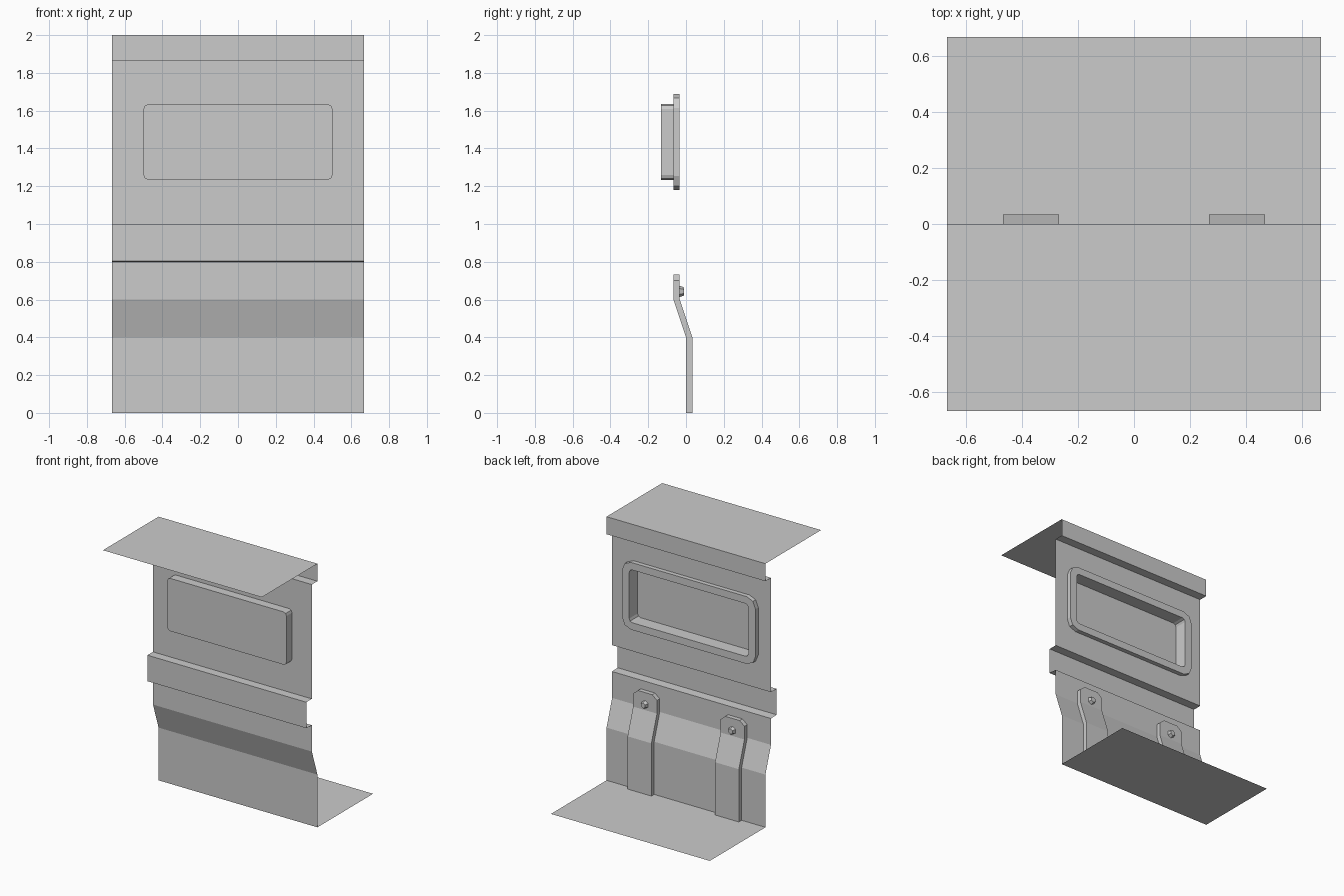
import bpy, bmesh, math
from mathutils import Matrix

if "Cube" in bpy.data.objects:
    bpy.data.objects.remove(bpy.data.objects["Cube"])

W = 2 / 3        # half width of the sheet
D = 1 / 15       # depth of one fold


def finish(name, bm):
    mesh = bpy.data.meshes.new(name)
    bm.to_mesh(mesh)
    bm.free()
    obj = bpy.data.objects.new(name, mesh)
    bpy.context.collection.objects.link(obj)
    return obj


def rounded_rect(hx, hz, r, zc, segs=2):
    """Anticlockwise (x, z) outline as seen from the front."""
    pts = []
    for i, (sx, sz) in enumerate([(1, 1), (-1, 1), (-1, -1), (1, -1)]):
        for k in range(segs + 1):
            a = math.pi / 2 * (i + k / segs)
            pts.append((sx * (hx - r) + r * math.cos(a),
                        zc + sz * (hz - r) + r * math.sin(a)))
    return pts


def add_loop(bm, pts, y):
    return [bm.verts.new((x, y, z)) for x, z in pts]


def join_loops(bm, a, b):
    n = len(a)
    for i in range(n):
        j = (i + 1) % n
        bm.faces.new((a[i], b[i], b[j], a[j]))


ZC = 1.434
opening = rounded_rect(0.5, 0.2, 0.025, ZC)
rim = rounded_rect(0.56, 0.255, 0.075, ZC)

# Folded sheet: floor flap, kick slope, projecting band, wall with opening, top flap
profile = [(W, 0), (0, 0), (0, 0.4), (-D, 0.6), (-D, 0.8), (-2 * D, 0.803),
           (-2 * D, 1), (-D, 1), (-D, 1.867), (0, 1.867), (0, 2), (-W, 2)]
bm = bmesh.new()
rows = [(bm.verts.new((-W, y, z)), bm.verts.new((W, y, z))) for y, z in profile]
for i in range(len(rows) - 1):
    if i != 7:
        (a, b), (c, d) = rows[i], rows[i + 1]
        bm.faces.new((a, b, d, c))
(a, b), (c, d) = rows[7], rows[8]
hole = add_loop(bm, opening, -D)
edges = []
for ring in ([a, b, d, c], hole):
    for i, v in enumerate(ring):
        w = ring[(i + 1) % len(ring)]
        edges.append(bm.edges.get((v, w)) or bm.edges.new((v, w)))
bmesh.ops.triangle_fill(bm, use_beauty=True, use_dissolve=False, edges=edges)
for f in bm.faces:
    f.normal_update()
    if abs(f.normal.y) > 0.5 and f.normal.y > 0:
        f.normal_flip()
finish("folded_wall_sheet", bm)

# Recessed window box with raised rim on the back
bm = bmesh.new()
loops = [add_loop(bm, p, y) for p, y in
         [(opening, -2 * D), (opening, -D / 2), (rim, -D / 2), (rim, -D)]]
bm.faces.new(loops[0])
for p, q in zip(loops, loops[1:]):
    join_loops(bm, p, q)
bmesh.ops.recalc_face_normals(bm, faces=bm.faces)
finish("recessed_window", bm)

# Bent straps with clipped top corners, each held by a bolt
T = D / 2
levels = [(0, 0, 0.1), (0.4, 0, 0.1), (0.6, -D, 0.1), (0.7, -D, 0.1), (0.733, -D, 0.06)]
for side, xc in (("left", -0.367), ("right", 0.367)):
    bm = bmesh.new()
    rings = [[bm.verts.new((xc + sx * h, y + dy, z)) for sx, dy in
              ((-1, 0), (-1, T), (1, T), (1, 0))] for z, y, h in levels]
    for p, q in zip(rings, rings[1:]):
        for i in range(3):      # side, back, side
            bm.faces.new((p[i], q[i], q[i + 1], p[i + 1]))
    bm.faces.new(rings[-1])
    bmesh.ops.recalc_face_normals(bm, faces=bm.faces)
    finish(side + "_strap", bm)

    bm = bmesh.new()
    bmesh.ops.create_cone(bm, cap_ends=True, segments=6, radius1=0.03,
                          radius2=0.021, depth=0.024,
                          matrix=Matrix.Translation((xc, -T + 0.012, 0.643))
                          @ Matrix.Rotation(-math.pi / 2, 4, 'X'))
    finish(side + "_strap_bolt", bm)
